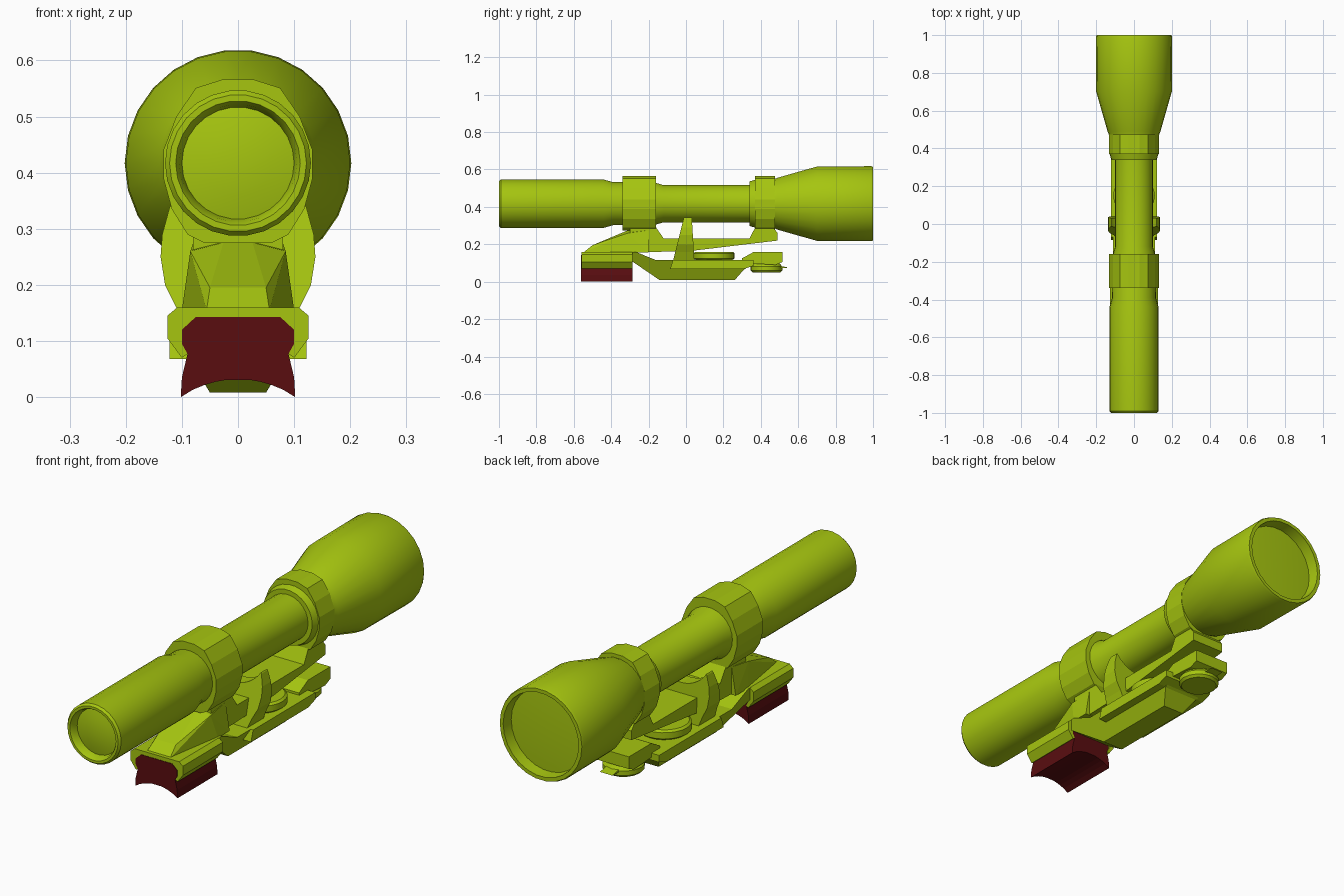
import bpy, bmesh
from math import sin, cos, pi, radians

cube = bpy.data.objects.get("Cube")
if cube:
    bpy.data.objects.remove(cube, do_unlink=True)


def material(name, rgb):
    m = bpy.data.materials.new(name)
    m.use_nodes = True
    m.diffuse_color = (*rgb, 1)
    m.node_tree.nodes["Principled BSDF"].inputs["Base Color"].default_value = (*rgb, 1)
    return m


GREEN = material("lime green", (0.38, 0.56, 0.005))
RED = material("dark red", (0.10, 0.004, 0.005))
AXIS = 0.417


def finish(name, bm, mat, smooth=False):
    bmesh.ops.recalc_face_normals(bm, faces=bm.faces)
    mesh = bpy.data.meshes.new(name)
    bm.to_mesh(mesh)
    bm.free()
    mesh.materials.append(mat)
    ob = bpy.data.objects.new(name, mesh)
    bpy.context.collection.objects.link(ob)
    if smooth:
        bpy.ops.object.select_all(action="DESELECT")
        ob.select_set(True)
        bpy.context.view_layer.objects.active = ob
        bpy.ops.object.shade_smooth_by_angle(angle=radians(30))
    return ob


def loft(name, pts, start, end, mat=GREEN):
    """Join two placed copies of a profile and cap both ends."""
    bm = bmesh.new()
    a = [bm.verts.new(start(*p)) for p in pts]
    b = [bm.verts.new(end(*p)) for p in pts]
    bm.faces.new(a)
    bm.faces.new(b[::-1])
    for i in range(len(pts)):
        j = (i + 1) % len(pts)
        bm.faces.new((a[j], a[i], b[i], b[j]))
    return finish(name, bm, mat)


def along_y(name, pts, y0, y1, mat=GREEN):
    return loft(name, pts, lambda x, z: (x, y0, z), lambda x, z: (x, y1, z), mat)


def across_x(name, pts, width):
    return loft(name, pts, lambda y, z: (-width(y, z), y, z),
                lambda y, z: (width(y, z), y, z))


def lathe(name, profile, place, sides):
    """Turn (along, radius) points; place maps along and two radial offsets."""
    bm = bmesh.new()
    rings = []
    for t, r in profile:
        if r == 0:
            rings.append([bm.verts.new(place(t, 0, 0))] * sides)
        else:
            rings.append([bm.verts.new(place(t, r * cos(2 * pi * k / sides),
                                             r * sin(2 * pi * k / sides)))
                          for k in range(sides)])
    for p, q in zip(rings, rings[1:]):
        for k in range(sides):
            n = (k + 1) % sides
            bm.faces.new(list(dict.fromkeys((p[k], p[n], q[n], q[k]))))
    return finish(name, bm, GREEN, True)


def mirrored(half):
    """Close a right-hand outline, listed from bottom to top, across x = 0."""
    return half + [(-x, z) for x, z in reversed(half)]


# Sight tube with recessed lenses at both ends
lathe("sight_tube", [
    (-0.978, 0), (-0.974, 0.06), (-0.965, 0.1), (-0.99, 0.105), (-1, 0.111),
    (-1, 0.122), (-0.99, 0.13), (-0.44, 0.13), (-0.39, 0.116), (-0.17, 0.115),
    (-0.12, 0.1), (0.34, 0.1), (0.342, 0.118), (0.47, 0.132), (0.49, 0.14),
    (0.7, 0.2), (0.99, 0.202), (1, 0.198), (1, 0.182), (0.95, 0.178), (0.96, 0)],
    lambda t, u, v: (u, t, AXIS + v), 26)

# Clamping rings around the tube
ring = mirrored([(0.06, 0.275), (0.09, 0.29), (0.118, 0.335), (0.133, 0.39),
                 (0.133, 0.44), (0.11, 0.5), (0.075, 0.551), (0.028, 0.566)])
along_y("front_ring", ring, -0.34, -0.16)
along_y("rear_ring", ring, 0.37, 0.475)
lathe("rear_ring_collar", [(0.34, 0), (0.34, 0.12), (0.38, 0.132), (0.38, 0)],
      lambda t, u, v: (u, t, AXIS + v), 26)

# Sloping ramp ahead of the front ring
bm = bmesh.new()
for s in (-1, 1):
    for x, y, z in [(0.056, -0.55, 0.155), (0.05, -0.5, 0.195), (0.026, -0.31, 0.275),
                    (0.085, -0.31, 0.26), (0.1, -0.28, 0.155), (0.08, -0.2, 0.275),
                    (0.1, -0.2, 0.155)]:
        bm.verts.new((s * x, y, z))
bmesh.ops.convex_hull(bm, input=bm.verts)
finish("front_ramp", bm, GREEN)

# Upper bar joining both rings
across_x("upper_bar", [
    (-0.3, 0.155), (-0.3, 0.29), (-0.16, 0.29), (-0.12, 0.232), (0.34, 0.232),
    (0.37, 0.29), (0.47, 0.285), (0.49, 0.26), (0.49, 0.22), (0.03, 0.165)],
    lambda y, z: 0.08)

# Curved cradle below the middle of the tube
cradle = [(0.09, 0.11), (0.11, 0.16), (0.13, 0.2), (0.138, 0.25),
          (0.135, 0.29), (0.122, 0.338)]
cradle += [(0.14 * cos(radians(a)), AXIS + 0.14 * sin(radians(a)))
           for a in range(-32, -90, -8)]
loft("cradle", mirrored(cradle),
     lambda x, z: (x, -0.07 + (z - 0.11) * 0.25, z),
     lambda x, z: (x, 0.045 - (z - 0.11) * 0.06, z))

# Clamp gripping the red rail
along_y("rail_clamp", mirrored([
    (0.075, 0.143), (0.1, 0.12), (0.1, 0.095), (0.09, 0.077), (0.1, 0.07),
    (0.126, 0.105), (0.126, 0.145), (0.108, 0.16)]), -0.56, -0.285)

# Dovetail rail with a hollow underside
rail = [(0.1 - 0.02 * k, 0.032 - 0.029 * (1 - 0.2 * k) ** 2) for k in range(5, 0, -1)]
rail = rail[1:] + [(0.102, 0), (0.1, 0.035), (0.09, 0.077), (0.1, 0.095),
                   (0.1, 0.12), (0.075, 0.143)]
along_y("dovetail_rail", mirrored(rail), -0.562, -0.287, RED)

# Lower mount with a tapered keel
across_x("lower_mount", [
    (-0.29, 0.16), (-0.27, 0.16), (-0.16, 0.115), (0.36, 0.115), (0.36, 0.095),
    (0.31, 0.065), (0.26, 0.008), (-0.14, 0.008), (-0.29, 0.11)],
    lambda y, z: min(0.11, 0.05 + (z - 0.008) * 0.6))
across_x("side_rails", [
    (-0.085, 0.068), (-0.07, 0.115), (0.36, 0.115), (0.36, 0.085), (0.31, 0.068)],
    lambda y, z: 0.122)
across_x("rear_plate", [
    (0.3, 0.1), (0.3, 0.125), (0.36, 0.158), (0.515, 0.158), (0.515, 0.105), (0.48, 0.09)],
    lambda y, z: 0.085)

# Turning discs on the mount
lathe("adjustment_disc", [(0.11, 0), (0.11, 0.09), (0.125, 0.11), (0.152, 0.11),
                          (0.16, 0.1), (0.16, 0)],
      lambda t, u, v: (u, 0.15 + v, t), 24)
lathe("locking_knob", [(0.05, 0), (0.05, 0.075), (0.06, 0.085), (0.08, 0.085),
                       (0.1, 0.07), (0.1, 0)],
      lambda t, u, v: (u, 0.43 + v, t), 16)
across_x("knob_lever", [(0.44, 0.07), (0.44, 0.09), (0.5, 0.085), (0.55, 0.075)],
         lambda y, z: 0.03)
